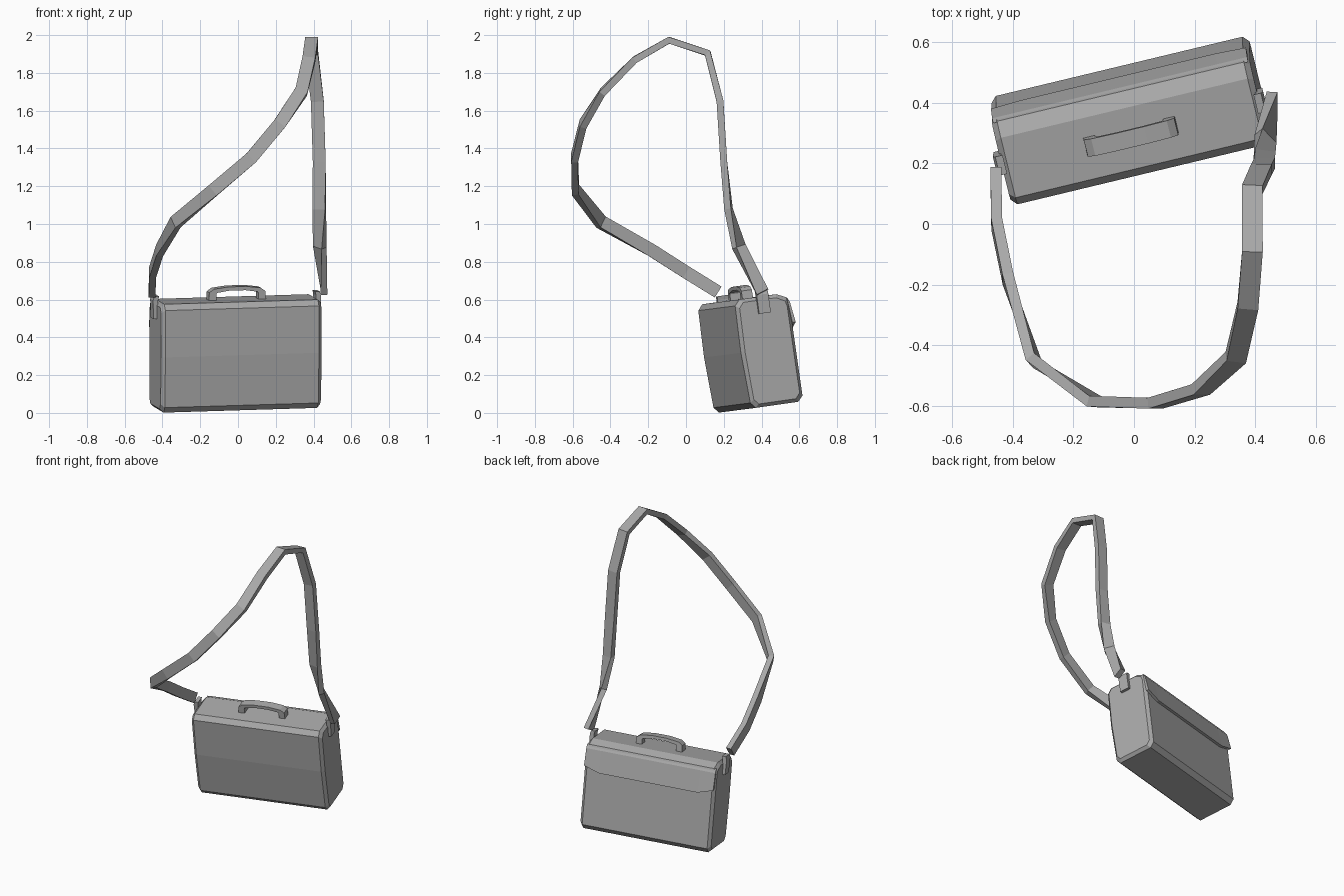
import bpy, math
from mathutils import Vector, Matrix

if "Cube" in bpy.data.objects:
    bpy.data.objects.remove(bpy.data.objects["Cube"])

grey = bpy.data.materials.new("bag_grey")
grey.diffuse_color = (0.4, 0.4, 0.4, 1)
grey.use_nodes = True
grey.node_tree.nodes["Principled BSDF"].inputs["Base Color"].default_value = grey.diffuse_color

# The bag stands slightly tilted; its parts are built in its own frame
BAG = (Matrix.Translation((-0.0145, 0.382, 0.03))
       @ Matrix.Rotation(math.radians(13.5), 4, 'Z')
       @ Matrix.Rotation(math.radians(-1.7), 4, 'Y')
       @ Matrix.Rotation(math.radians(8), 4, 'X'))


def make(name, verts, faces, frame=BAG):
    me = bpy.data.meshes.new(name)
    me.from_pydata([frame @ Vector(v) for v in verts], [], faces)
    me.materials.append(grey)
    ob = bpy.data.objects.new(name, me)
    bpy.context.collection.objects.link(ob)
    bpy.context.view_layer.objects.active = ob
    bpy.ops.object.mode_set(mode='EDIT')
    bpy.ops.mesh.select_all(action='SELECT')
    bpy.ops.mesh.normals_make_consistent(inside=False)
    bpy.ops.object.mode_set(mode='OBJECT')
    return ob


def loft(name, rings, frame=BAG):
    """Skin a list of equal closed rings and cap both ends."""
    n = len(rings[0])
    faces = [(r * n + i, r * n + (i + 1) % n, (r + 1) * n + (i + 1) % n, (r + 1) * n + i)
             for r in range(len(rings) - 1) for i in range(n)]
    last = (len(rings) - 1) * n
    faces += [tuple(range(n)), tuple(range(last, last + n))]
    return make(name, [v for ring in rings for v in ring], faces, frame)


# Body: side profile (depth, height) with chamfered ends
profile = [(-.115, 0), (-.14, .03), (-.152, .3), (-.147, .55), (-.12, .58),
           (.085, .58), (.138, .555), (.147, .525), (.147, .03), (.12, 0)]


def body_ring(x, inset):
    sy, sz = 1 - inset / .147, 1 - inset / .29
    return [(x, y * sy, .29 + (z - .29) * sz) for y, z in profile]


loft("bag_body", [body_ring(-.437, .018), body_ring(-.418, 0),
                  body_ring(.418, 0), body_ring(.437, .018)])

# Back flap: wedge that stands off the body at its hem, with raised corners
loft("back_flap", [[(x, .135, .556), (x, .148, .53), (x, .164, hem), (x, .146, hem)]
                   for x, hem in ((-.432, .42), (-.33, .388), (.33, .388), (.432, .42))])

# Handle: arched band with two feet
half = [(.155, .575), (.153, .622), (.128, .64), (.05, .65)]
inner = [(.115, .575), (.115, .612), (.11, .62), (.045, .63)]
stations = ([(o, i) for o, i in zip(half, inner)]
            + [((-o[0], o[1]), (-i[0], i[1])) for o, i in zip(half[::-1], inner[::-1])])
loft("handle", [[(o[0], -.038, o[1]), (o[0], .02, o[1]),
                 (i[0], .02, i[1]), (i[0], -.038, i[1])] for o, i in stations])

# Strap clips on both ends
for side, label in ((-1, "left"), (1, "right")):
    loft(label + "_strap_clip",
         [[(side * a, -.032, z), (side * a, .032, z), (side * b, .032, z), (side * b, -.032, z)]
          for a, b, z in ((.43, .455, .49), (.43, .458, .59), (.425, .45, .61))])

# Shoulder strap: path point and direction of the band's width
path = [((-.455, .17, .64), (0, .5, .87)),
        ((-.452, 0, .745), (0, .5, .87)),
        ((-.415, -.18, .86), (0, .45, .88)),
        ((-.33, -.45, 1.01), (-.3, .3, .88)),
        ((-.13, -.585, 1.18), (-.62, .05, .76)),
        ((.07, -.59, 1.35), (-.65, 0, .76)),
        ((.22, -.545, 1.53), (-.78, 0, .6)),
        ((.335, -.44, 1.70), (-.92, .1, .3)),
        ((.375, -.27, 1.87), (-1, .1, .1)),
        ((.39, -.09, 1.973), (-1, 0, 0)),
        ((.39, .115, 1.905), (-1, 0, 0)),
        ((.42, .18, 1.65), (-1, 0, 0)),
        ((.43, .2, 1.33), (-1, 0, 0)),
        ((.43, .225, 1.08), (-1, .15, 0)),
        ((.433, .28, .88), (-.7, .7, .3)),
        ((.455, .405, .64), (0, .9, .45))]
pts = [Vector(p) for p, _ in path]
rings = []
for k, (p, w) in enumerate(path):
    before = (pts[k] - pts[k - 1]).normalized() if k else Vector()
    after = (pts[k + 1] - pts[k]).normalized() if k < len(pts) - 1 else Vector()
    t = (before + after).normalized()
    w = Vector(w)
    w = (w - t * w.dot(t)).normalized() * .034
    d = t.cross(w).normalized() * .018
    rings.append([pts[k] + w + d, pts[k] - w + d, pts[k] - w - d, pts[k] + w - d])
loft("shoulder_strap", rings, Matrix.Identity(4))
